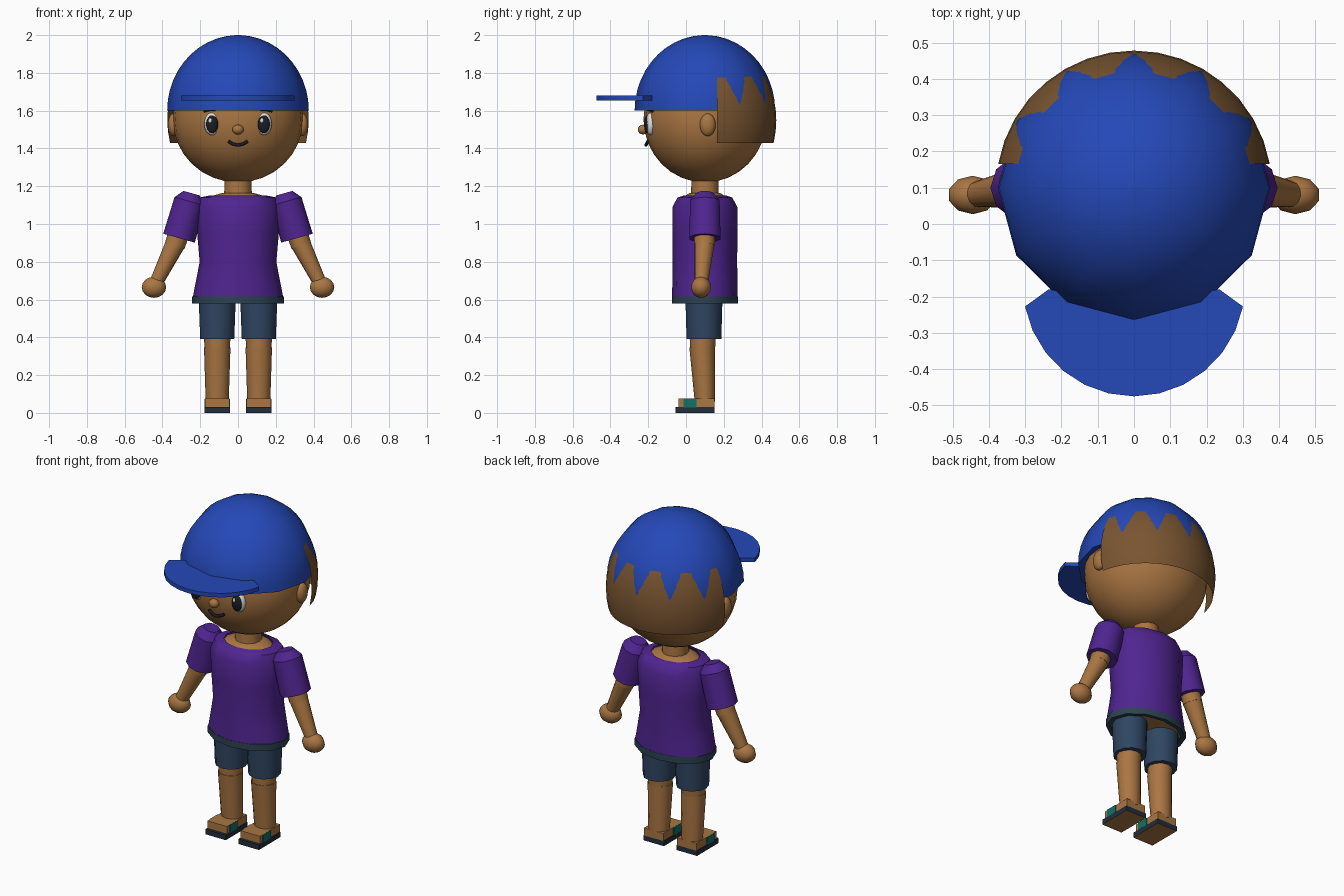
import bpy, bmesh, math
from mathutils import Vector, Matrix

if "Cube" in bpy.data.objects:
    bpy.data.objects.remove(bpy.data.objects["Cube"], do_unlink=True)


def material(name, rgb):
    m = bpy.data.materials.new(name)
    m.use_nodes = True
    m.diffuse_color = (*rgb, 1)
    m.node_tree.nodes["Principled BSDF"].inputs["Base Color"].default_value = (*rgb, 1)
    return m


skin = material("skin brown", (0.40, 0.18, 0.055))
hair_brown = material("hair brown", (0.19, 0.09, 0.03))
blue = material("cap blue", (0.018, 0.065, 0.48))
purple = material("shirt purple", (0.08, 0.018, 0.28))
denim = material("shorts navy", (0.028, 0.06, 0.12))
slate = material("waistband slate", (0.026, 0.055, 0.085))
sole_dark = material("sole dark", (0.017, 0.026, 0.042))
teal = material("strap teal", (0.005, 0.17, 0.14))
black = material("eye black", (0.01, 0.012, 0.016))
white = material("eye white", (0.75, 0.75, 0.75))


def finish(bm, name, mat, angle=45):
    bmesh.ops.recalc_face_normals(bm, faces=bm.faces)
    mesh = bpy.data.meshes.new(name)
    bm.to_mesh(mesh)
    bm.free()
    mesh.materials.append(mat)
    ob = bpy.data.objects.new(name, mesh)
    bpy.context.collection.objects.link(ob)
    if angle:
        bpy.ops.object.select_all(action="DESELECT")
        bpy.context.view_layer.objects.active = ob
        ob.select_set(True)
        bpy.ops.object.shade_smooth_by_angle(angle=math.radians(angle))
    return ob


def loft(name, rings, mat, segs=12, caps=(True, True)):
    """Skin horizontal ellipses given as (x, y, z, rx, ry)."""
    bm = bmesh.new()
    loops = []
    for x, y, z, rx, ry in rings:
        loops.append([bm.verts.new((x + rx * math.cos(i * math.tau / segs),
                                    y + ry * math.sin(i * math.tau / segs), z))
                      for i in range(segs)])
    for a, b in zip(loops, loops[1:]):
        for i in range(segs):
            j = (i + 1) % segs
            bm.faces.new((a[i], a[j], b[j], b[i]))
    for use, ring in zip(caps, (loops[0], loops[-1])):
        if use:
            bm.faces.new(ring)
    return finish(bm, name, mat)


def ball(name, centre, radii, mat, segs=16, rings=10):
    bm = bmesh.new()
    bmesh.ops.create_uvsphere(bm, u_segments=segs, v_segments=rings, radius=1)
    bmesh.ops.transform(bm, verts=bm.verts,
                        matrix=Matrix.Translation(centre) @ Matrix.Diagonal((*radii, 1)))
    return finish(bm, name, mat, 60)


def limb(name, start, end, r1, r2, mat, segs=12):
    a, b = Vector(start), Vector(end)
    bm = bmesh.new()
    bmesh.ops.create_cone(bm, cap_ends=True, segments=segs, radius1=r1, radius2=r2,
                          depth=(b - a).length)
    rot = (b - a).to_track_quat("Z", "Y").to_matrix().to_4x4()
    bmesh.ops.transform(bm, verts=bm.verts, matrix=Matrix.Translation((a + b) / 2) @ rot)
    return finish(bm, name, mat)


def box(name, centre, size, mat):
    bm = bmesh.new()
    bmesh.ops.create_cube(bm, size=1)
    bmesh.ops.transform(bm, verts=bm.verts,
                        matrix=Matrix.Translation(centre) @ Matrix.Diagonal((*size, 1)))
    return finish(bm, name, mat, 0)


def stroke(name, points, radius, mat):
    curve = bpy.data.curves.new(name, "CURVE")
    curve.dimensions = "3D"
    curve.bevel_depth = radius
    curve.bevel_resolution = 1
    curve.use_fill_caps = True
    spline = curve.splines.new("POLY")
    spline.points.add(len(points) - 1)
    for p, co in zip(spline.points, points):
        p.co = (*co, 1)
    curve.materials.append(mat)
    ob = bpy.data.objects.new(name, curve)
    bpy.context.collection.objects.link(ob)


# Head and face
ball("head", (0, 0.1, 1.555), (0.345, 0.325, 0.335), skin, 24, 16)
ball("nose", (0, -0.228, 1.5), (0.03, 0.027, 0.026), skin, 12, 8)
stroke("mouth", [(x, -0.212 + 4 * x * x, 1.418 + 8 * x * x)
                 for x in (-0.05, -0.035, -0.018, 0, 0.018, 0.035, 0.05)], 0.009, black)

# Hair: back part of a thin shell
bm = bmesh.new()
bmesh.ops.create_uvsphere(bm, u_segments=36, v_segments=24, radius=1)
bmesh.ops.transform(bm, verts=bm.verts, matrix=Matrix.Translation((0, 0.1, 1.55))
                    @ Matrix.Diagonal((0.38, 0.378, 0.44, 1)))
for co, no in (((0, 0.165, 0), (0, -1, 0)), ((0, 0, 1.43), (0, 0, -1))):
    bmesh.ops.bisect_plane(bm, geom=bm.verts[:] + bm.edges[:] + bm.faces[:],
                           plane_co=co, plane_no=no, clear_outer=True)
finish(bm, "hair", hair_brown)

# Cap dome and brim
steps = [math.radians(a) for a in range(0, 90, 8)]
loft("cap_dome", [(0, 0.1, 1.6 + 0.4 * math.sin(a), 0.375 * math.cos(a), 0.372 * math.cos(a))
                  for a in steps] + [(0, 0.1, 2.0, 0.003, 0.003)], blue)
bm = bmesh.new()
outline = [(0.306 * math.cos(t), -0.169 + 0.306 * math.sin(t))
           for t in (math.radians(-169 + 158 * i / 12) for i in range(13))]
outline += [(0.235, -0.18), (0.12, -0.2), (-0.12, -0.2), (-0.235, -0.18)]
face = bm.faces.new([bm.verts.new((x, y, 1.655)) for x, y in outline])
up = bmesh.ops.extrude_face_region(bm, geom=[face])["geom"]
bmesh.ops.translate(bm, vec=(0, 0, 0.024), verts=[v for v in up if isinstance(v, bmesh.types.BMVert)])
finish(bm, "cap_brim", blue, 35)

# Neck, body and shirt
loft("neck", [(0, 0.1, 1.1, 0.075, 0.075), (0, 0.1, 1.27, 0.07, 0.07)], skin)
loft("body", [(0, 0.1, 0.595, 0.22, 0.155), (0, 0.1, 0.8, 0.18, 0.14),
              (0, 0.1, 1.1, 0.18, 0.13), (0, 0.1, 1.148, 0.14, 0.105),
              (0, 0.1, 1.165, 0.08, 0.08)], skin)
loft("shirt", [(0, 0.1, 0.61, 0.24, 0.174), (0, 0.1, 0.7, 0.222, 0.172),
               (0, 0.1, 0.8, 0.203, 0.171), (0, 0.1, 0.95, 0.216, 0.172),
               (0, 0.1, 1.09, 0.224, 0.172), (0, 0.1, 1.14, 0.205, 0.145),
               (0, 0.1, 1.152, 0.145, 0.11)], purple, 12, (False, False))
loft("waistband", [(0, 0.1, 0.58, 0.215, 0.15), (0, 0.1, 0.578, 0.243, 0.175),
                   (0, 0.1, 0.617, 0.243, 0.175), (0, 0.1, 0.62, 0.215, 0.15)],
     slate, 12, (False, False))

# Paired parts
for s, side in ((1, "left"), (-1, "right")):
    # Eye, brow and ear
    ball(side + "_eye", (s * 0.138, -0.187, 1.53), (0.041, 0.028, 0.06), white)
    ball(side + "_pupil", (s * 0.137, -0.206, 1.528), (0.032, 0.016, 0.047), black)
    ball(side + "_eye_glint", (s * 0.137 - 0.01, -0.217, 1.547), (0.01, 0.006, 0.014), white, 8, 6)
    stroke(side + "_brow", [(s * 0.12, -0.2, 1.605), (s * 0.15, -0.192, 1.604),
                            (s * 0.18, -0.178, 1.597)], 0.007, black)
    ball(side + "_ear", (s * 0.342, 0.115, 1.525), (0.03, 0.042, 0.06), skin, 14, 10)

    # Arm and sleeve
    limb(side + "_sleeve", (s * 0.312, 0.1, 0.925), (s * 0.257, 0.1, 1.12), 0.087, 0.082, purple, 10)
    limb(side + "_sleeve_top", (s * 0.257, 0.1, 1.12), (s * 0.245, 0.1, 1.163), 0.082, 0.045, purple, 10)
    limb(side + "_upper_arm", (s * 0.335, 0.098, 0.885), (s * 0.27, 0.1, 1.08), 0.054, 0.06, skin)
    limb(side + "_forearm", (s * 0.438, 0.081, 0.68), (s * 0.332, 0.098, 0.895), 0.035, 0.053, skin)
    ball(side + "_hand", (s * 0.445, 0.08, 0.665), (0.068, 0.053, 0.056), skin, 10, 8)

    # Leg and shorts
    x = s * 0.11
    loft(side + "_shorts_leg", [(x, 0.095, 0.39, 0.09, 0.092), (x, 0.095, 0.6, 0.098, 0.098)], denim)
    loft(side + "_thigh", [(x, 0.088, 0.34, 0.067, 0.066), (x, 0.09, 0.5, 0.075, 0.075)], skin)
    loft(side + "_shin", [(x, 0.1, 0.06, 0.061, 0.054), (x, 0.086, 0.345, 0.07, 0.068)], skin)

    # Foot, strap and sole
    box(side + "_foot", (x, 0.055, 0.052), (0.128, 0.19, 0.046), skin)
    box(side + "_strap", (x, 0.021, 0.052), (0.137, 0.07, 0.045), teal)
    sole = box(side + "_sole", (x, 0.047, 0.015), (0.136, 0.206, 0.03), sole_dark)
    sole.data.materials.append(skin)
    for poly in sole.data.polygons:
        if poly.normal.z < -0.5:
            poly.material_index = 1
